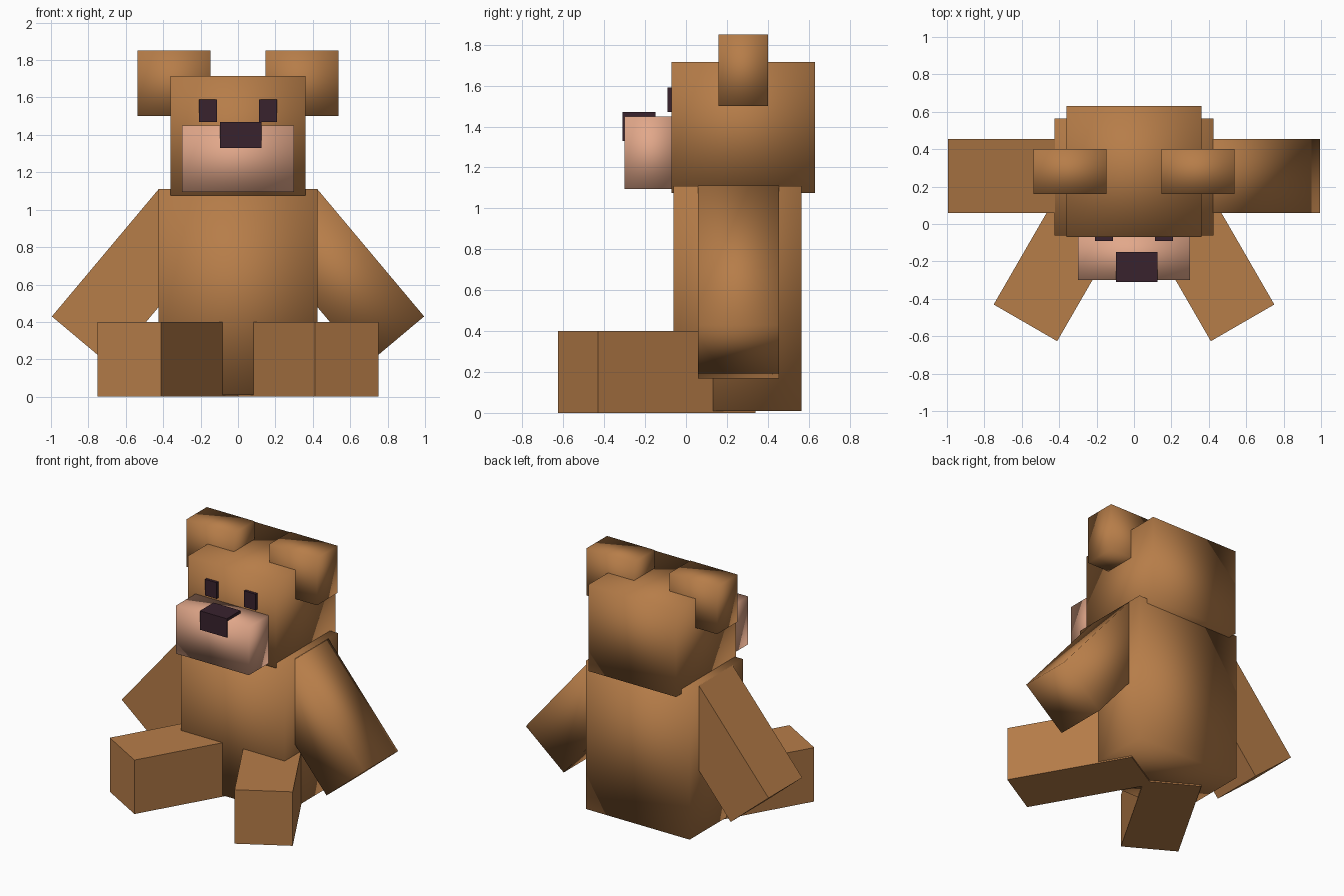
import bpy
import bmesh
import math
from mathutils import Matrix, Vector

if "Cube" in bpy.data.objects:
    bpy.data.objects.remove(bpy.data.objects["Cube"])


def material(name, rgb):
    m = bpy.data.materials.new(name)
    m.diffuse_color = (*rgb, 1)
    m.use_nodes = True
    m.node_tree.nodes["Principled BSDF"].inputs["Base Color"].default_value = m.diffuse_color
    return m


fur = material("brown fur", (0.47, 0.205, 0.066))
muzzle = material("pale muzzle", (0.76, 0.39, 0.255))
dark = material("dark plum", (0.040, 0.016, 0.027))


def block(name, center, size, mat, smooth=False, axis='Z', angle=0):
    """Box of the given size, turned about one axis through its centre."""
    bm = bmesh.new()
    bmesh.ops.create_cube(bm, size=1)
    bm.transform(Matrix.Diagonal((*size, 1)))
    bm.transform(Matrix.Rotation(math.radians(angle), 4, axis))
    for f in bm.faces:
        f.smooth = smooth
    mesh = bpy.data.meshes.new(name)
    bm.to_mesh(mesh)
    bm.free()
    mesh.materials.append(mat)
    ob = bpy.data.objects.new(name, mesh)
    ob.location = Vector(center)
    bpy.context.collection.objects.link(ob)
    return ob


# Torso and head, with shading that flows around the corners
block("body", (0, 0.252, 0.56), (0.85, 0.625, 1.10), fur, True)
block("head", (0, 0.28, 1.395), (0.72, 0.70, 0.64), fur, True)

# Face
block("snout", (0, -0.17, 1.272), (0.60, 0.26, 0.355), muzzle, True)
block("nose", (0.015, -0.23, 1.40), (0.22, 0.16, 0.14), dark)

for side, label in ((-1, "left"), (1, "right")):
    block(label + "_eye", (side * 0.16, -0.075, 1.53), (0.095, 0.03, 0.12), dark)
    block(label + "_ear", (side * 0.341, 0.28, 1.675), (0.39, 0.24, 0.35), fur, True)
    # Arm slopes outward from the shoulder; only one is softly shaded
    block(label + "_arm", (side * 0.554, 0.257, 0.64), (0.405, 0.395, 0.89),
          fur, side > 0, 'Y', side * -40.0)
    # Leg splays outward toward the front
    block(label + "_leg", (side * 0.358, -0.143, 0.20), (0.392, 0.89, 0.40),
          fur, False, 'Z', side * 30)
